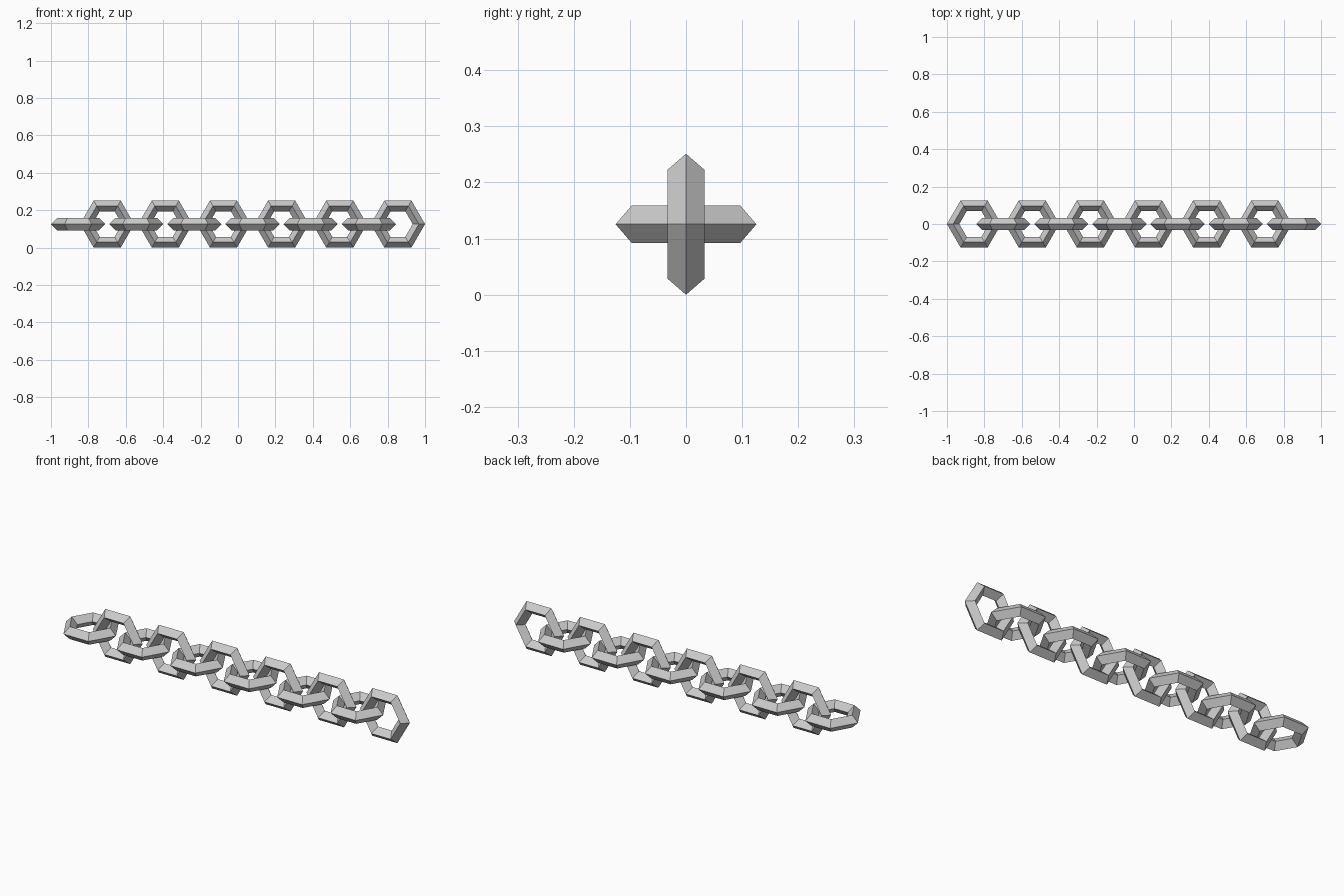
import bpy
from math import pi

if "Cube" in bpy.data.objects:
    bpy.data.objects.remove(bpy.data.objects["Cube"])

COUNT = 12
MAJOR, MINOR = 0.112, 0.033          # ring radius and diamond bar radius
OUTER = MAJOR + MINOR
STEP = (2 - 2 * OUTER) / (COUNT - 1)
HEIGHT = OUTER * 3 ** 0.5 / 2        # half height of an upright hexagon link

# Hexagonal links, alternately lying flat and standing upright
for i in range(COUNT):
    bpy.ops.mesh.primitive_torus_add(
        major_segments=6, minor_segments=4,
        major_radius=MAJOR, minor_radius=MINOR,
        location=(-1 + OUTER + i * STEP, 0, HEIGHT),
        rotation=(pi / 2 * (i % 2), 0, 0))
    link = bpy.context.object
    link.name = f"{'upright' if i % 2 else 'flat'}_link_{i + 1}"
    bpy.ops.object.shade_flat()
